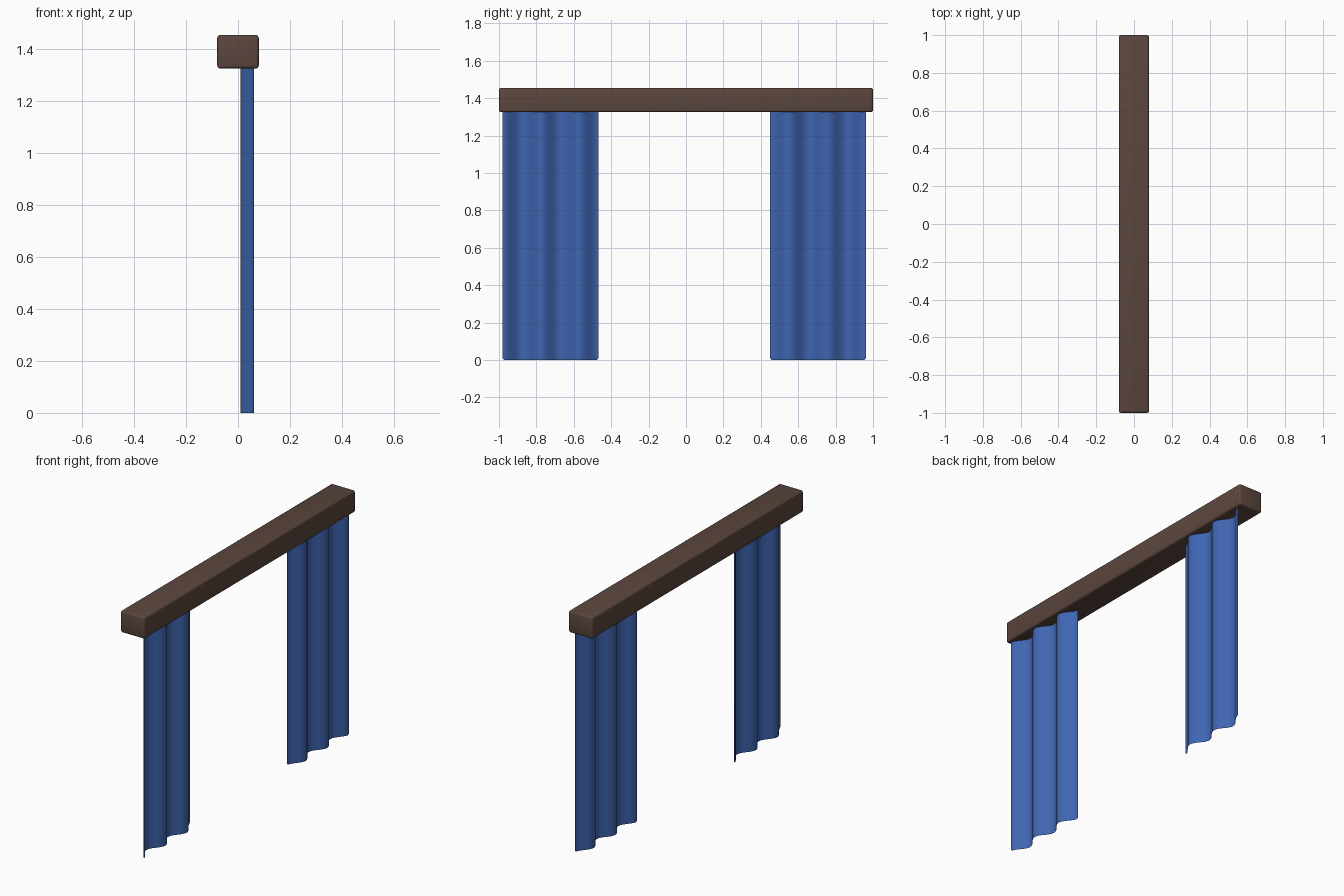
import bpy, bmesh, math

if "Cube" in bpy.data.objects:
    bpy.data.objects.remove(bpy.data.objects["Cube"])


def material(name, color):
    m = bpy.data.materials.new(name)
    m.diffuse_color = (*color, 1)
    m.use_nodes = True
    m.node_tree.nodes["Principled BSDF"].inputs["Base Color"].default_value = m.diffuse_color
    return m


def add_object(name, bm, mat):
    mesh = bpy.data.meshes.new(name)
    bm.to_mesh(mesh)
    bm.free()
    mesh.materials.append(mat)
    obj = bpy.data.objects.new(name, mesh)
    bpy.context.collection.objects.link(obj)
    bpy.ops.object.select_all(action='DESELECT')
    obj.select_set(True)
    bpy.context.view_layer.objects.active = obj
    return obj


wood = material("dark_wood", (0.105, 0.062, 0.047))
cloth = material("blue_cloth", (0.05, 0.13, 0.44))

# Pelmet: long bar with softened edges
bm = bmesh.new()
bmesh.ops.create_cube(bm, size=1)
for v in bm.verts:
    v.co.x *= 0.16
    v.co.y *= 2.0
    v.co.z = v.co.z * 0.13 + 1.39
bmesh.ops.bevel(bm, geom=bm.edges[:], offset=0.012, segments=3,
                profile=0.5, affect='EDGES')
add_object("pelmet", bm, wood)
bpy.ops.object.shade_smooth_by_angle(angle=math.radians(40))


# Curtains: thin pleated sheets, two and a half folds, outer edge bulging forward
def curtain(name, outer_y, inner_y, top=1.335, steps=60, corner=0.008):
    bm = bmesh.new()
    columns = []
    for i in range(steps + 1):
        t = i / steps
        x = 0.035 + 0.026 * math.cos(5 * math.pi * t)
        y = outer_y + (inner_y - outer_y) * t
        low = corner if i in (0, steps) else 0
        columns.append((bm.verts.new((x, y, low)), bm.verts.new((x, y, top))))
    for a, b in zip(columns, columns[1:]):
        bm.faces.new((a[0], b[0], b[1], a[1]))
    # face both sheets towards +x
    bm.normal_update()
    if sum(f.normal.x for f in bm.faces) < 0:
        bmesh.ops.reverse_faces(bm, faces=bm.faces[:])
    add_object(name, bm, cloth)
    bpy.ops.object.shade_smooth()


curtain("left_curtain", -0.98, -0.468)
curtain("right_curtain", 0.962, 0.45)
